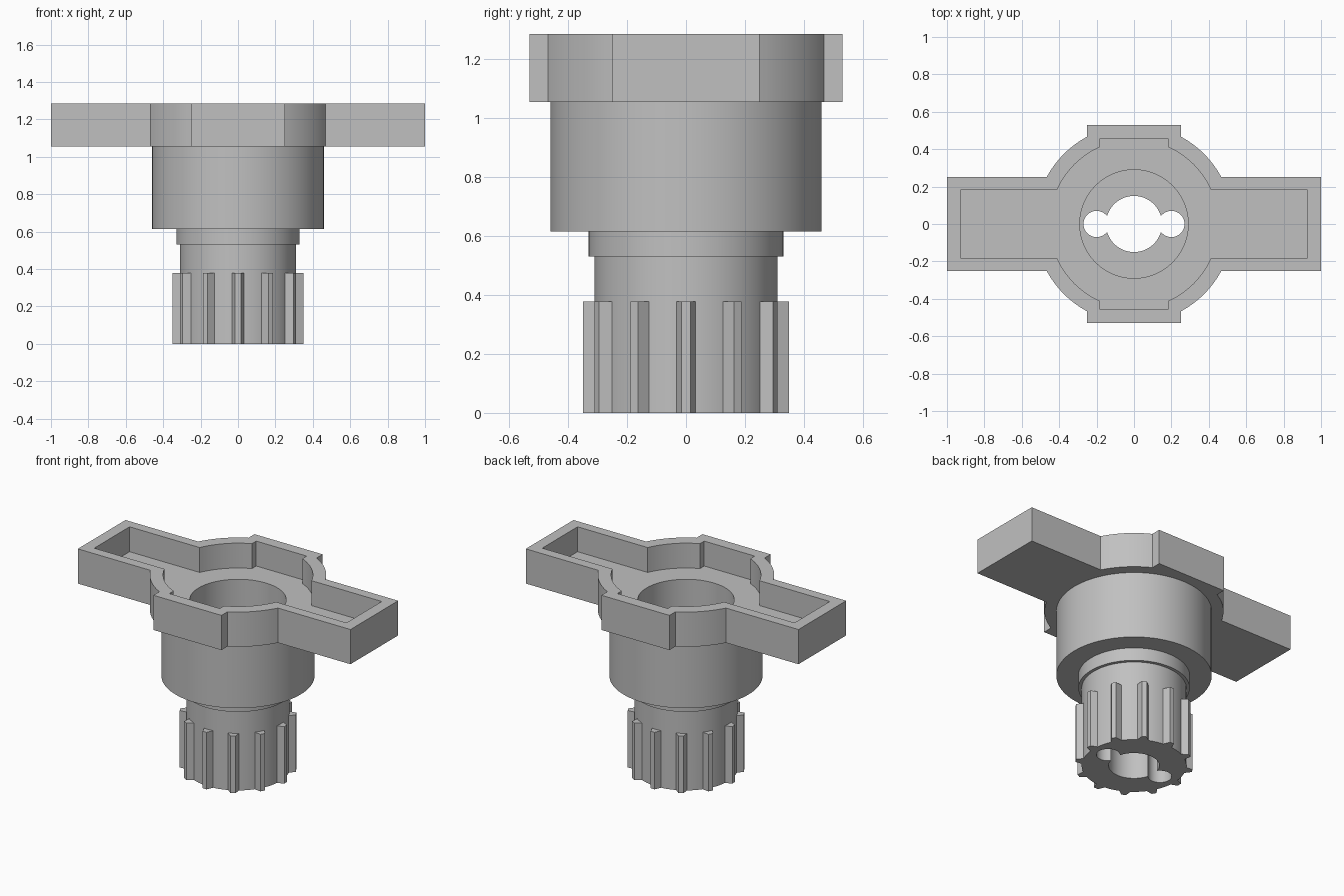
import bpy, bmesh
from math import sin, cos, asin, pi, radians

cube = bpy.data.objects.get("Cube")
if cube:
    bpy.data.objects.remove(cube, do_unlink=True)

grey = bpy.data.materials.new("plain grey")
grey.use_nodes = True
colour = (0.53, 0.53, 0.53, 1)
grey.diffuse_color = colour
grey.node_tree.nodes["Principled BSDF"].inputs["Base Color"].default_value = colour


def finish(name, bm):
    bmesh.ops.recalc_face_normals(bm, faces=bm.faces)
    mesh = bpy.data.meshes.new(name)
    bm.to_mesh(mesh)
    bm.free()
    mesh.materials.append(grey)
    obj = bpy.data.objects.new(name, mesh)
    bpy.context.collection.objects.link(obj)
    return obj


def add_prism(bm, outline, z0, z1):
    low = [bm.verts.new((x, y, z0)) for x, y in outline]
    high = [bm.verts.new((x, y, z1)) for x, y in outline]
    bm.faces.new(low[::-1])
    bm.faces.new(high)
    for i in range(len(low)):
        j = (i + 1) % len(low)
        bm.faces.new((low[i], low[j], high[j], high[i]))


def prism(name, outline, z0, z1):
    bm = bmesh.new()
    add_prism(bm, outline, z0, z1)
    return finish(name, bm)


def circle(r, cx=0, n=64):
    return [(cx + r * cos(2 * pi * i / n), r * sin(2 * pi * i / n)) for i in range(n)]


def lathe(name, profile, n=96):
    bm = bmesh.new()
    rings = [[bm.verts.new((x, y, z)) for x, y in circle(r, n=n)] for r, z in profile]
    for a, b in zip(rings, rings[1:]):
        for i in range(n):
            j = (i + 1) % n
            bm.faces.new((a[i], a[j], b[j], b[i]))
    bm.faces.new(rings[0][::-1])
    bm.faces.new(rings[-1])
    return finish(name, bm)


def winged_outline(arm, half_width, tab, radius, steps=12):
    """Disc crossed by two long arms and two short tabs."""
    start = asin(half_width / radius)
    span = pi / 2 - 2 * start
    arc = [start + span * i / steps for i in range(steps + 1)]
    q = [(arm, half_width)] + [(radius * cos(a), radius * sin(a)) for a in arc]
    q.append((half_width, tab))
    half = q + [(-x, y) for x, y in reversed(q)]
    return half + [(-x, -y) for x, y in half]


def cut(obj, cutters):
    bpy.context.view_layer.objects.active = obj
    for cutter in cutters:
        mod = obj.modifiers.new("cut", 'BOOLEAN')
        mod.operation = 'DIFFERENCE'
        mod.solver = 'EXACT'
        mod.object = cutter
        bpy.ops.object.modifier_apply(modifier=mod.name)


# Main solids: winged tray on a stepped barrel
tray = prism("winged_tray", winged_outline(1.0, 0.25, 0.53, 0.53), 1.055, 1.285)
barrel = lathe("stepped_barrel", [(0.31, 0), (0.31, 0.53), (0.33, 0.53),
                                  (0.33, 0.615), (0.46, 0.615), (0.46, 1.055)])

# Cutters: tray pocket, wide bore, keyhole passage
pocket = prism("pocket_cutter", winged_outline(0.925, 0.185, 0.455, 0.45), 1.12, 1.4)
bore = prism("bore_cutter", circle(0.29), 0.62, 1.4)
keyhole = [prism("keyhole_cutter", circle(r, x), -0.1, 0.8)
           for r, x in ((0.15, 0), (0.07, 0.2), (0.07, -0.2))]
cut(tray, [pocket, bore])
cut(barrel, [bore] + keyhole)
for cutter in [pocket, bore] + keyhole:
    bpy.data.objects.remove(cutter, do_unlink=True)

# Ring of tapered drive splines
bm = bmesh.new()
section = [(0.3, -0.036), (0.35, -0.015), (0.35, 0.015), (0.3, 0.036)]
for k in range(12):
    c, s = cos(k * pi / 6), sin(k * pi / 6)
    add_prism(bm, [(x * c - y * s, x * s + y * c) for x, y in section], 0, 0.378)
splines = finish("drive_splines", bm)

# Smooth the round walls, keep edges crisp
for obj in (tray, barrel):
    bpy.ops.object.select_all(action='DESELECT')
    obj.select_set(True)
    bpy.context.view_layer.objects.active = obj
    bpy.ops.object.shade_smooth_by_angle(angle=radians(25))
